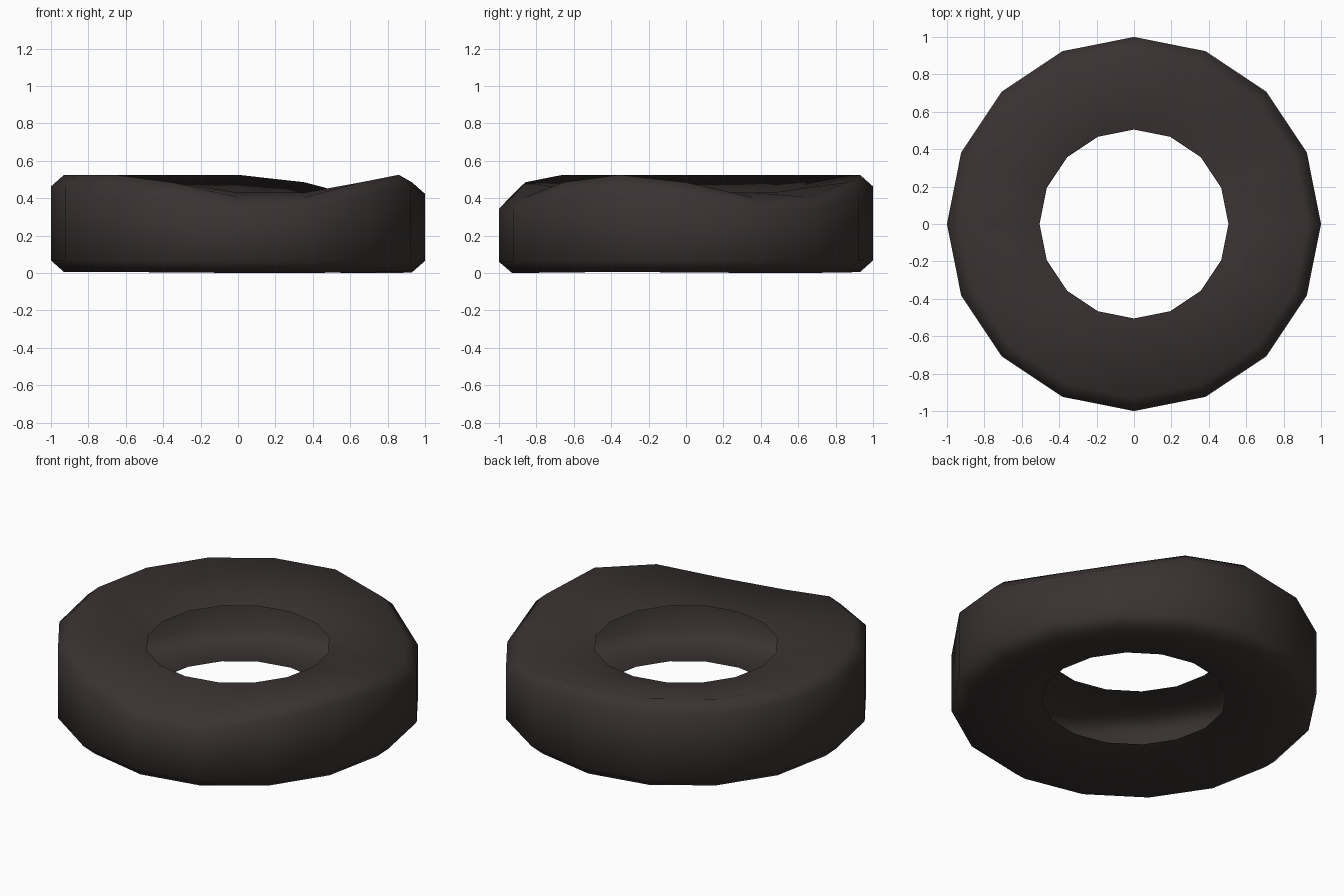
import bpy, math

if "Cube" in bpy.data.objects:
    bpy.data.objects.remove(bpy.data.objects["Cube"])

SIDES = 16
STEP = 2 * math.pi / SIDES

# how far the upper shoulder sags, by segment index (two worn dents)
SAG = {12: 0.12, 13: 0.12, 11: 0.04, 14: 0.04,
       1: 0.12, 2: 0.12, 0: 0.04, 3: 0.04}

# open cross-section: radius, height, share of sag (tyre is hollow inside)
PROFILE = [(0.505, 0.095, 0.0), (0.93, 0.005, 0.04), (1.0, 0.067, 0.06),
           (1.0, 0.463, 1.0), (0.93, 0.525, 1.0), (0.505, 0.43, 0.0)]

verts, faces = [], []
for i in range(SIDES):
    a = i * STEP
    for r, z, share in PROFILE:
        verts.append((r * math.cos(a), r * math.sin(a), z - share * SAG.get(i, 0)))
n = len(PROFILE)
for i in range(SIDES):
    j = (i + 1) % SIDES
    for k in range(n - 1):
        faces.append((i * n + k, j * n + k, j * n + k + 1, i * n + k + 1))

# tyre shell
mesh = bpy.data.meshes.new("tyre")
mesh.from_pydata(verts, [], faces)
mesh.update()
tyre = bpy.data.objects.new("tyre", mesh)
bpy.context.collection.objects.link(tyre)

# dark rubber
rubber = bpy.data.materials.new("dark rubber")
rubber.diffuse_color = (0.042, 0.032, 0.032, 1)
rubber.use_nodes = True
rubber.node_tree.nodes["Principled BSDF"].inputs["Base Color"].default_value = rubber.diffuse_color
mesh.materials.append(rubber)
for p in mesh.polygons:
    p.use_smooth = True
